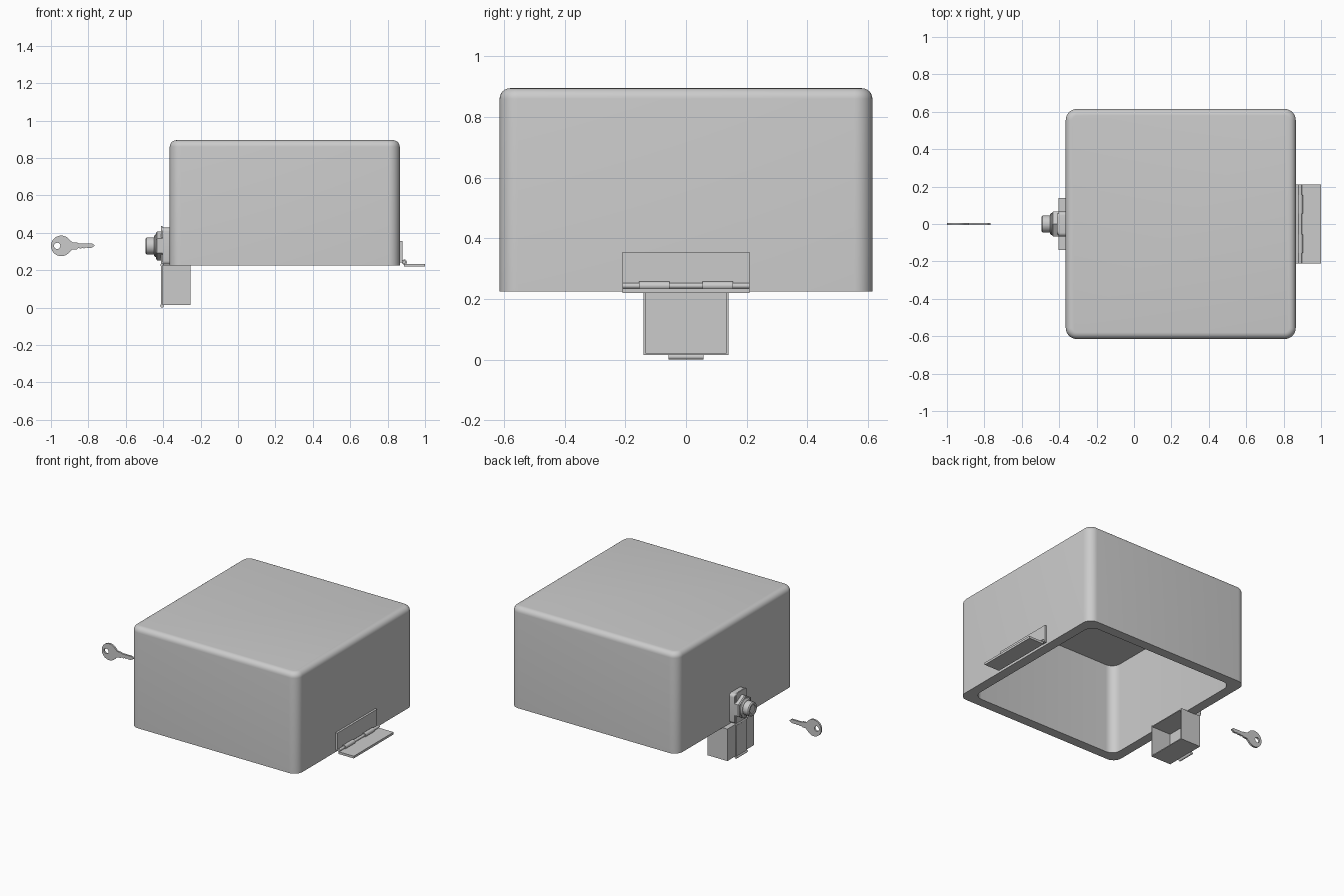
import bpy, bmesh
from math import cos, sin, pi, radians

if "Cube" in bpy.data.objects:
    bpy.data.objects.remove(bpy.data.objects["Cube"])


def finish(name, bm):
    bmesh.ops.recalc_face_normals(bm, faces=bm.faces)
    me = bpy.data.meshes.new(name)
    bm.to_mesh(me)
    bm.free()
    for p in me.polygons:
        p.use_smooth = True
    me.set_sharp_from_angle(angle=radians(32))
    ob = bpy.data.objects.new(name, me)
    bpy.context.collection.objects.link(ob)
    return ob


def loft(name, rings):
    """Skin equal-length rings of points and cap both ends."""
    bm = bmesh.new()
    loops = [[bm.verts.new(p) for p in r] for r in rings]
    n = len(loops[0])
    for a, b in zip(loops, loops[1:]):
        for i in range(n):
            j = (i + 1) % n
            bm.faces.new((a[i], a[j], b[j], b[i]))
    bm.faces.new(loops[0])
    bm.faces.new(loops[-1])
    return finish(name, bm)


def rounded(hx, hy, r, steps=8):
    """Rounded rectangle outline as 2D points."""
    pts = []
    for q, (sx, sy) in enumerate(((1, 1), (-1, 1), (-1, -1), (1, -1))):
        for k in range(steps + 1):
            a = (q + k / steps) * pi / 2
            pts.append((sx * (hx - r) + r * cos(a), sy * (hy - r) + r * sin(a)))
    return pts


def box(name, x0, x1, y0, y1, z0, z1):
    return loft(name, [[(x0, y0, z), (x1, y0, z), (x1, y1, z), (x0, y1, z)] for z in (z0, z1)])


def plate(name, x0, x1, hy, z0, z1, r):
    """Upright plate facing x with rounded corners."""
    zc = (z0 + z1) / 2
    pts = rounded(hy, (z1 - z0) / 2, r, 5)
    return loft(name, [[(x, y, zc + z) for y, z in pts] for x in (x0, x1)])


def turned(name, profile, zc, n=32):
    """Solid turned about an x-parallel axis; profile is (x, radius)."""
    return loft(name, [[(x, r * sin(2 * pi * i / n), zc + r * cos(2 * pi * i / n))
                        for i in range(n)] for x, r in profile])


def rod(name, x, z, r, y0, y1, n=16):
    return loft(name, [[(x + r * cos(2 * pi * i / n), y, z + r * sin(2 * pi * i / n))
                        for i in range(n)] for y in (y0, y1)])


# Hollow cover, open underneath, with rounded corners and top edge
H, CX, Z0, Z1, R, T = 0.615, 0.25, 0.225, 0.895, 0.06, 0.035
levels = [(0.55, 0.06, 0.83), (0.55, 0.06, Z0), (H, R, Z0)]
for k in range(7):
    a = k / 6 * pi / 2
    d = T * (1 - cos(a))
    levels.append((H - d, R - d, Z1 - T + T * sin(a)))
loft("cover", [[(CX + x, y, z) for x, y in rounded(h, h, r)] for h, r, z in levels])

# Hinge on the right side
box("hinge_wall_leaf", 0.865, 0.879, -0.21, 0.21, 0.24, 0.355)
box("hinge_floor_leaf", 0.888, 1.0, -0.21, 0.21, 0.219, 0.234)
rod("hinge_pin", 0.889, 0.243, 0.009, -0.21, 0.21)
for i, s in enumerate((-1, 1)):
    a, b = sorted((s * 0.055, s * 0.155))
    rod("hinge_knuckle_%d" % i, 0.889, 0.243, 0.014, a, b)

# Sheet bracket under the lock, open towards the cover
t = 0.006
box("bracket_front", -0.403, -0.403 + t, -0.14, 0.14, 0.015, 0.228)
for i, y in enumerate((-0.14, 0.14 - t)):
    box("bracket_side_%d" % i, -0.403, -0.255, y, y + t, 0.015, 0.228)
box("bracket_floor", -0.403, -0.255, -0.14, 0.14, 0.015, 0.015 + t)
box("bracket_top", -0.403, -0.255, -0.14, 0.14, 0.219, 0.2245)

# Hasp strap with its pivot at the bottom
plate("hasp_strap", -0.411, -0.403, 0.057, 0.008, 0.225, 0.004)
plate("hasp_upper_plate", -0.411, -0.403, 0.057, 0.222, 0.435, 0.02)
rod("hasp_pivot", -0.407, 0.009, 0.009, -0.057, 0.057)
rod("hasp_bend", -0.407, 0.228, 0.008, -0.057, 0.057)

# Lock: mount, hexagonal nut, collar and barrel with keyway
LZ = 0.33
plate("lock_mount", -0.404, -0.364, 0.066, 0.23, 0.427, 0.02)
turned("lock_nut", [(-0.405, 0.078), (-0.432, 0.078), (-0.438, 0.07)], LZ, 6)
turned("lock_collar", [(-0.43, 0.06), (-0.443, 0.06), (-0.45, 0.05)], LZ)
turned("lock_barrel", [(-0.44, 0.046), (-0.488, 0.046), (-0.494, 0.04),
                       (-0.494, 0.03), (-0.489, 0.028)], LZ)
box("keyway", -0.4905, -0.485, -0.005, 0.005, LZ - 0.02, LZ + 0.02)

# Key: flat outline with a round hole, extruded
KX, KR = -0.945, 0.055
outline = [(KX + KR * cos(radians(d)), KR * sin(radians(d))) for d in range(35, 326, 10)]
outline += [(-0.885, -0.019), (-0.862, -0.018), (-0.852, -0.011), (-0.842, -0.016),
            (-0.832, -0.010), (-0.822, -0.014), (-0.812, -0.008), (-0.802, -0.012),
            (-0.785, -0.011), (-0.768, -0.001), (-0.768, 0.004), (-0.78, 0.013),
            (-0.85, 0.013), (-0.862, 0.018), (-0.885, 0.019)]
hole = [(-0.967 + 0.017 * cos(i * pi / 10), 0.017 * sin(i * pi / 10)) for i in range(20)]
cu = bpy.data.curves.new("key", 'CURVE')
cu.dimensions = '2D'
cu.fill_mode = 'BOTH'
cu.extrude = 0.006
for pts in (outline, hole):
    sp = cu.splines.new('POLY')
    sp.points.add(len(pts) - 1)
    for p, (x, z) in zip(sp.points, pts):
        p.co = (x, z, 0, 1)
    sp.use_cyclic_u = True
key = bpy.data.objects.new("key", cu)
key.location = (0, 0, LZ)
key.rotation_euler = (pi / 2, 0, 0)
bpy.context.collection.objects.link(key)
bpy.context.view_layer.objects.active = key
key.select_set(True)
bpy.ops.object.convert(target='MESH')
bpy.ops.object.shade_smooth_by_angle(angle=radians(30))
